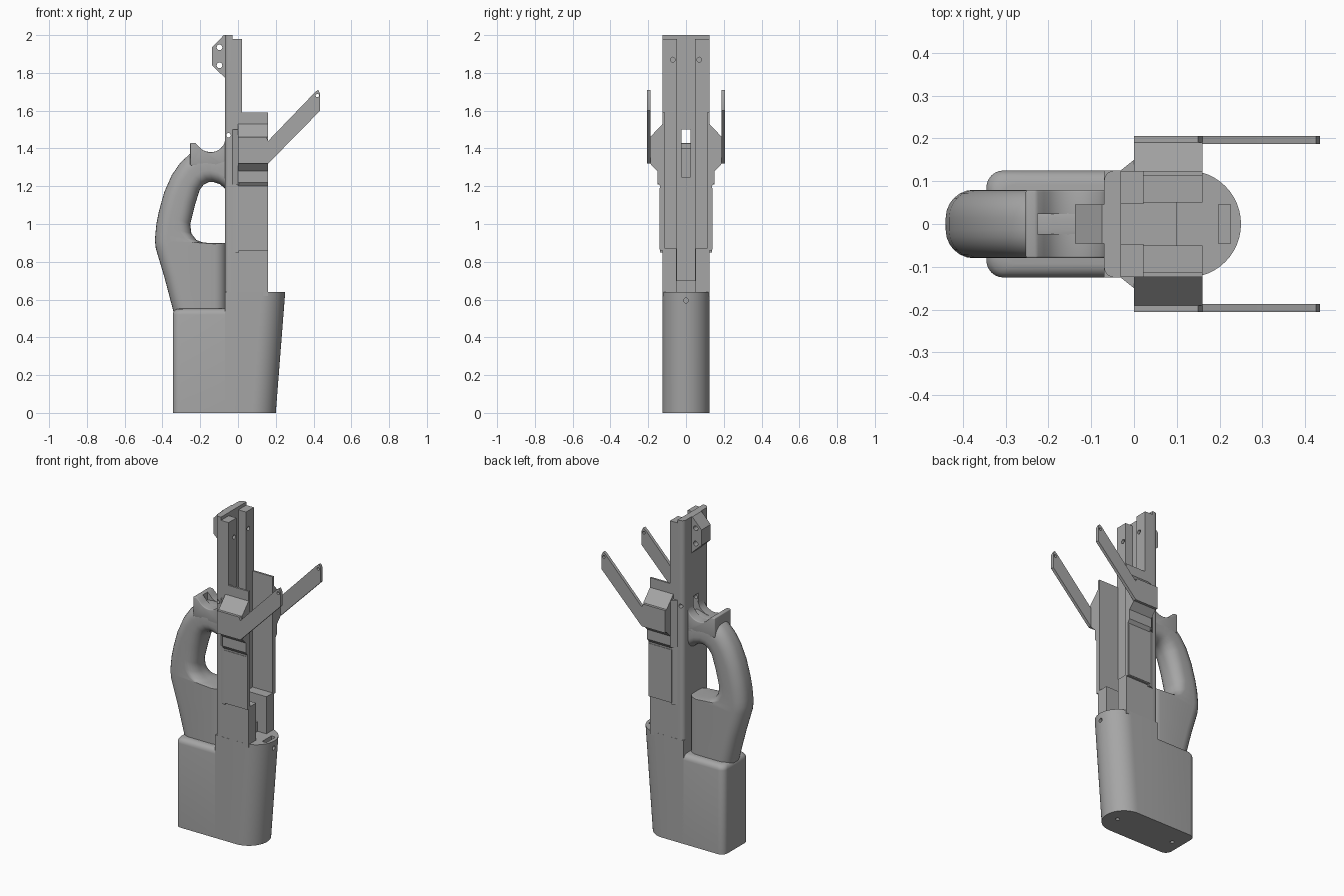
import bpy, bmesh, math
from mathutils import Vector

if "Cube" in bpy.data.objects:
    bpy.data.objects.remove(bpy.data.objects["Cube"])

grey = bpy.data.materials.new("plain_grey")
grey.diffuse_color = (0.38, 0.38, 0.38, 1)
grey.use_nodes = True
grey.node_tree.nodes["Principled BSDF"].inputs["Base Color"].default_value = grey.diffuse_color


def activate(ob):
    bpy.ops.object.select_all(action='DESELECT')
    ob.select_set(True)
    bpy.context.view_layer.objects.active = ob


def apply_mod(ob, kind, **props):
    m = ob.modifiers.new(kind.lower(), kind)
    for k, v in props.items():
        setattr(m, k, v)
    activate(ob)
    bpy.ops.object.modifier_apply(modifier=m.name)


def loft(name, rings, mirror=False, bevel=0):
    """Closed skin through rings of equal length, capped at both ends."""
    bm = bmesh.new()
    vr = [[bm.verts.new(p) for p in r] for r in rings]
    n = len(rings[0])
    for a, b in zip(vr, vr[1:]):
        for i in range(n):
            j = (i + 1) % n
            bm.faces.new((a[i], a[j], b[j], b[i]))
    bm.faces.new(vr[0][::-1])
    bm.faces.new(vr[-1])
    bmesh.ops.recalc_face_normals(bm, faces=bm.faces)
    me = bpy.data.meshes.new(name)
    bm.to_mesh(me)
    bm.free()
    me.materials.append(grey)
    ob = bpy.data.objects.new(name, me)
    bpy.context.collection.objects.link(ob)
    if bevel:
        apply_mod(ob, 'BEVEL', width=bevel, segments=3, limit_method='ANGLE')
    if mirror:
        apply_mod(ob, 'MIRROR', use_axis=(False, True, False), use_mirror_merge=False)
    return ob


def prism(name, pts, axis, lo, hi, **kw):
    """Extrude a 2D outline along x (y,z), y (x,z) or z (x,y)."""
    put = {'x': lambda p, t: (t, p[0], p[1]),
           'y': lambda p, t: (p[0], t, p[1]),
           'z': lambda p, t: (p[0], p[1], t)}[axis]
    return loft(name, [[put(p, t) for p in pts] for t in (lo, hi)], **kw)


def box(name, x, y, z, **kw):
    return prism(name, [(x[0], y[0]), (x[1], y[0]), (x[1], y[1]), (x[0], y[1])], 'z', *z, **kw)


def circle(cx, cy, r, n=16):
    return [(cx + r * math.cos(2 * math.pi * i / n), cy + r * math.sin(2 * math.pi * i / n))
            for i in range(n)]


def arc(cx, cy, r, a0, a1, n):
    return [(cx + r * math.cos(math.radians(a0 + (a1 - a0) * i / n)),
             cy + r * math.sin(math.radians(a0 + (a1 - a0) * i / n))) for i in range(n + 1)]


def cut(ob, *cutters):
    for c in cutters:
        apply_mod(ob, 'BOOLEAN', operation='DIFFERENCE', object=c, solver='EXACT')
        bpy.data.objects.remove(c)


# Base: leaning rounded nose and lower rear block
def nose(z, right):
    return [(-0.07, -0.125, z)] + [(x, y, z) for x, y in arc(right - 0.125, 0, 0.125, -90, 90, 24)] \
        + [(-0.07, 0.125, z)]


front = loft("base_front", [nose(0, 0.20), nose(0.64, 0.25)])
cut(front,
    box("cut", (0.198, 0.226), (-0.045, 0.045), (0.615, 0.7)),
    prism("cut", circle(0, 0.595, 0.013), 'x', 0.2, 0.3),
    prism("cut", circle(0.12, 0, 0.012), 'z', -0.05, 0.04))


def rear(z, inset):
    r = 0.04
    x0, y0 = -0.345 + inset, 0.125 - inset
    return [(-0.065, -y0, z), (-0.065, y0, z)] + [(x, y, z) for x, y in
            arc(x0 + r, y0 - r, r, 90, 180, 6) + arc(x0 + r, r - y0, r, 180, 270, 6)]


back = loft("base_rear", [rear(0, 0), rear(0.52, 0)] +
            [rear(0.52 + 0.032 * math.sin(t), 0.032 * (1 - math.cos(t)))
             for t in (math.pi * i / 8 for i in range(1, 5))])
cut(back, prism("cut", circle(-0.28, 0, 0.012), 'z', -0.05, 0.04))

# Spine plate with rounded rear corners, firing slot and cross pin hole
spine_plan = [(-0.03, -0.125), (-0.03, 0.125)] + arc(-0.045, 0.1, 0.025, 90, 180, 5) \
    + arc(-0.045, -0.1, 0.025, 180, 270, 5)
spine = prism("spine_plate", spine_plan, 'z', 0.5, 2.0)
cut(spine,
    box("cut", (-0.2, 0.1), (-0.025, 0.025), (1.25, 1.5)),
    prism("cut", circle(-0.05, 1.47, 0.012), 'y', -0.3, 0.3))

# Twin rails either side of the channel
rails = box("channel_rails", (-0.032, 0.022), (0.047, 0.124), (0.62, 1.98))
cut(rails, prism("cut", circle(0.07, 1.87, 0.013), 'x', -0.01, 0.1))
apply_mod(rails, 'MIRROR', use_axis=(False, True, False))

# Lower posts and channel stop
box("lower_posts", (0.02, 0.16), (0.05, 0.1245), (0.62, 0.87), mirror=True)
box("channel_stop", (-0.035, 0.1), (-0.055, 0.055), (0.62, 0.70))

# Side brackets: stepped section running along x
section = [(0.112, 0.86), (0.137, 0.86), (0.137, 1.20), (0.152, 1.22), (0.152, 1.28),
           (0.19, 1.32), (0.19, 1.46), (0.124, 1.53), (0.124, 1.59), (0.112, 1.59)]
prism("side_brackets", section, 'x', 0.0, 0.16, mirror=True)

# Chamfered strips in front of the brackets
for i, (z0, z1, y) in enumerate([(0.85, 1.21, 0.137), (1.21, 1.50, 0.15)]):
    prism("bracket_strip_%d" % i, [(-0.03, 0.11), (-0.03, 0.126), (0.0, y), (0.005, y), (0.005, 0.11)],
          'z', z0, z1, mirror=True)
# Raised lower panels
box("side_panels", (0.0, 0.155), (0.13, 0.14), (0.865, 1.19), mirror=True)

# Angled arms
arm = prism("angled_arms", [(0, 1.32), (0.16, 1.32), (0.435, 1.60), (0.435, 1.69), (0.425, 1.71),
                            (0.41, 1.70), (0.16, 1.44), (0.15, 1.46), (0, 1.46)], 'y', 0.187, 0.206)
cut(arm, prism("cut", circle(0.42, 1.68, 0.009), 'y', 0.1, 0.3))
apply_mod(arm, 'MIRROR', use_axis=(False, True, False))

# Rear mounting lug
lug = prism("mounting_lug", [(-0.06, 2.0), (-0.075, 2.0), (-0.138, 1.935), (-0.138, 1.84),
                             (-0.07, 1.775), (-0.06, 1.775)], 'y', -0.045, 0.045)
cut(lug, *[prism("cut", circle(-0.098, z, 0.015), 'y', -0.2, 0.2) for z in (1.84, 1.935)])

# Handle: rounded section lofted between outer and inner curve points
stations = [((-0.34, 0.53), (-0.06, 0.53)), ((-0.39, 0.72), (-0.06, 0.72)),
            ((-0.435, 0.87), (-0.06, 0.90)), ((-0.44, 0.915), (-0.18, 0.90)),
            ((-0.437, 0.95), (-0.22, 0.915)), ((-0.432, 1.0), (-0.247, 0.95)),
            ((-0.418, 1.07), (-0.253, 1.0)), ((-0.39, 1.17), (-0.228, 1.1)),
            ((-0.35, 1.26), (-0.203, 1.18)), ((-0.305, 1.325), (-0.182, 1.208)),
            ((-0.25, 1.375), (-0.155, 1.222)), ((-0.19, 1.385), (-0.13, 1.222)),
            ((-0.13, 1.38), (-0.095, 1.21)), ((-0.06, 1.40), (-0.06, 1.18))]
rings = []
for o, i in stations:
    o, i = Vector(o), Vector(i)
    mid, d = (o + i) / 2, (o - i).normalized()
    a, b, r = (o - i).length / 2, 0.08, 0.066
    ring = []
    for sx, sy, a0 in ((1, 1, 0), (-1, 1, 90), (-1, -1, 180), (1, -1, 270)):
        for s, y in arc(sx * (a - r), sy * (b - r), r, a0, a0 + 90, 6):
            p = mid + d * s
            ring.append((p.x, y, p.y))
    rings.append(ring)
loft("handle", rings)

# Thumb saddle with rear horn, grooved along the middle
saddle = prism("thumb_saddle", [(-0.06, 1.30), (-0.06, 1.45), (-0.07, 1.44)]
               + arc(-0.145, 1.46, 0.08, -25, -145, 10)
               + [(-0.228, 1.43), (-0.253, 1.43), (-0.253, 1.31)], 'y', -0.08, 0.08, bevel=0.008)
cut(saddle, box("cut", (-0.225, 0.0), (-0.023, 0.023), (1.36, 1.6)))

# Shade rounded parts smooth, keep hard edges
for ob in list(bpy.data.objects):
    activate(ob)
    bpy.ops.object.shade_smooth_by_angle(angle=math.radians(35))
